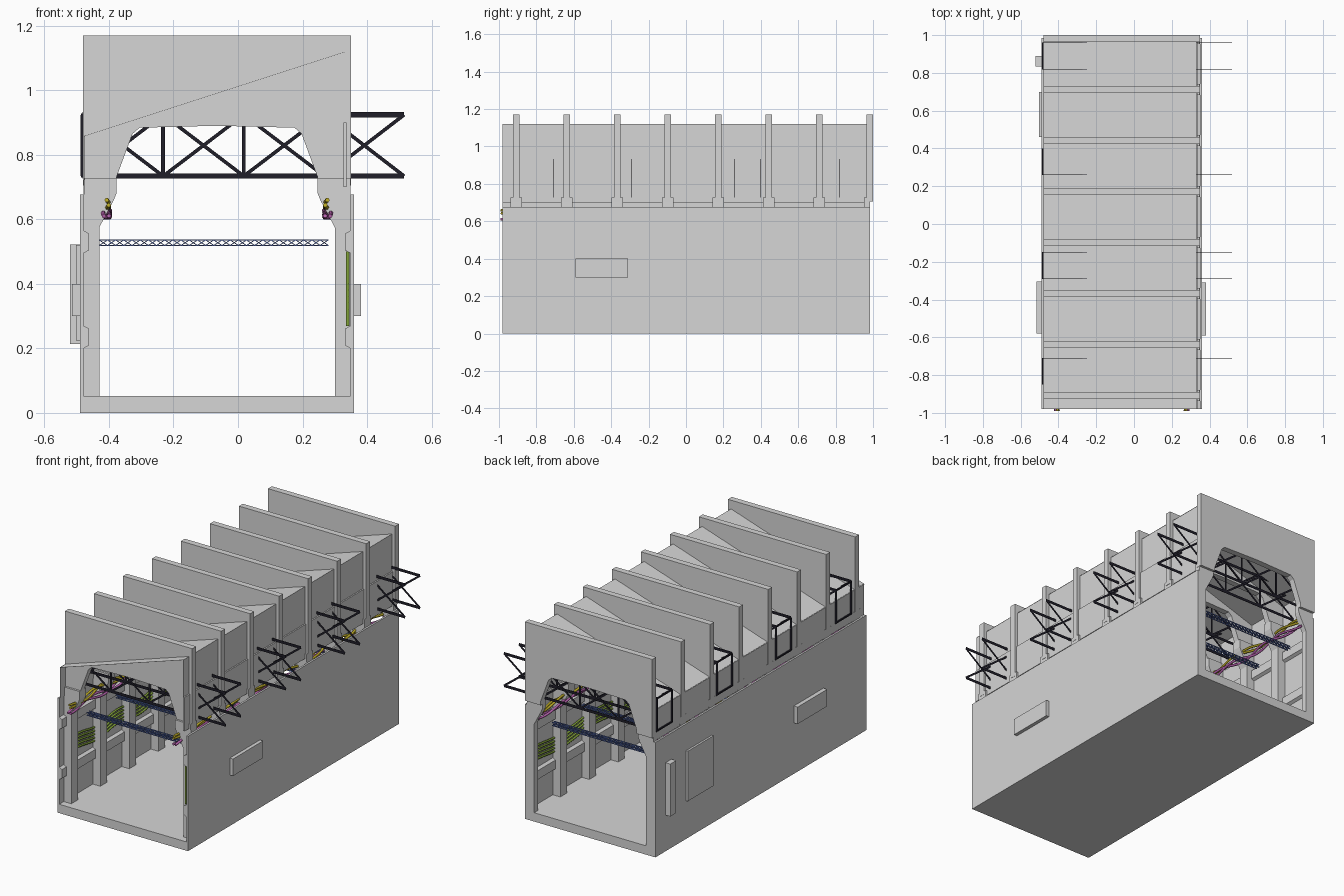
import bpy, bmesh, math
from mathutils import Vector

if "Cube" in bpy.data.objects:
    bpy.data.objects.remove(bpy.data.objects["Cube"])

def material(name, rgb):
    m = bpy.data.materials.new(name)
    m.diffuse_color = (*rgb, 1)
    m.use_nodes = True
    m.node_tree.nodes["Principled BSDF"].inputs["Base Color"].default_value = m.diffuse_color
    return m

GREY = material("concrete grey", (0.67, 0.67, 0.67))
BLACK = material("dark steel", (0.014, 0.013, 0.022))
BLUE = material("blue steel", (0.10, 0.16, 0.46))
GREEN = material("pipe green", (0.22, 0.36, 0.04))
PINK = material("cable magenta", (0.50, 0.13, 0.45))
YELLOW = material("cable yellow", (0.52, 0.42, 0.02))
CX = -0.065                      # mirror plane of the hall
FINS = [-0.908 + 0.27 * k for k in range(8)]

def finish(name, bm, mat):
    bmesh.ops.recalc_face_normals(bm, faces=bm.faces)
    me = bpy.data.meshes.new(name)
    bm.to_mesh(me)
    bm.free()
    me.materials.append(mat)
    ob = bpy.data.objects.new(name, me)
    bpy.context.collection.objects.link(ob)
    return ob

def add_box(bm, x0, x1, y0, y1, z0, z1):
    r = bmesh.ops.create_cube(bm, size=1)
    for v in r["verts"]:
        v.co = ((x0 + x1) / 2 + v.co.x * (x1 - x0),
                (y0 + y1) / 2 + v.co.y * (y1 - y0),
                (z0 + z1) / 2 + v.co.z * (z1 - z0))

def box(name, *dims, mat=GREY):
    bm = bmesh.new()
    add_box(bm, *dims)
    return finish(name, bm, mat)

def prism(name, pts, y0, y1, mat=GREY):
    """Extrude an xz outline from y0 to y1."""
    bm = bmesh.new()
    f = bm.faces.new([bm.verts.new((x, y0, z)) for x, z in pts])
    r = bmesh.ops.extrude_face_region(bm, geom=[f])
    for v in r["geom"]:
        if isinstance(v, bmesh.types.BMVert):
            v.co.y = y1
    return finish(name, bm, mat)

def bar(bm, a, b, w, t):
    """Flat bar from a to b: w wide across, t thick along y (or x for y bars)."""
    a, b = Vector(a), Vector(b)
    d = (b - a).normalized()
    n = Vector((0, 1, 0)) if abs(d.y) < 0.9 else Vector((1, 0, 0))
    s = d.cross(n).normalized() * w / 2
    n = s.cross(d).normalized() * t / 2
    q = [[bm.verts.new(p + i * s + j * n) for i, j in ((1, 1), (-1, 1), (-1, -1), (1, -1))] for p in (a, b)]
    bm.faces.new(q[0])
    bm.faces.new(q[1])
    for i in range(4):
        k = (i + 1) % 4
        bm.faces.new((q[0][i], q[0][k], q[1][k], q[1][i]))

def tubes(name, paths, r, mat):
    cu = bpy.data.curves.new(name, "CURVE")
    cu.dimensions = "3D"
    cu.bevel_depth, cu.bevel_resolution, cu.use_fill_caps = r, 1, True
    for p in paths:
        s = cu.splines.new("POLY")
        s.points.add(len(p) - 1)
        for q, co in zip(s.points, p):
            q.co = (*co, 1)
    tmp = bpy.data.objects.new(name + "_path", cu)
    bpy.context.collection.objects.link(tmp)
    bpy.context.view_layer.update()
    me = bpy.data.meshes.new_from_object(tmp.evaluated_get(bpy.context.evaluated_depsgraph_get()))
    bpy.data.objects.remove(tmp)
    me.materials.clear()
    me.materials.append(mat)
    me.polygons.foreach_set("use_smooth", [True] * len(me.polygons))
    bpy.context.collection.objects.link(bpy.data.objects.new(name, me))

def mx(x, side):
    """x on the left (-1) or mirrored to the right (+1)."""
    return x if side < 0 else 2 * CX - x

# Floor and lower walls
Y0, Y1 = -0.98, 0.985
box("floor", -0.49, 0.36, Y0, Y1, 0, 0.052)
box("left_wall", -0.49, -0.479, Y0, Y1, 0.052, 0.677)
box("right_wall", 0.349, 0.36, Y0, Y1, 0.052, 0.677)

# Thin upper walls and sloping roof sheet
box("left_upper_wall", -0.476, -0.475, Y0, Y1, 0.677, 0.86)
box("right_upper_wall", 0.328, 0.329, Y0, Y1, 0.70, 1.118)
box("right_upper_band", 0.327, 0.337, Y0, Y1, 0.70, 0.90)
prism("roof", [(-0.478, 0.858), (0.33, 1.119), (0.33, 1.118), (-0.478, 0.857)], Y0, Y1)

# Roof fins with the trapezoid opening
outline = [(-0.48, 1.17), (-0.48, 0.705), (-0.377, 0.705), (-0.377, 0.73), (-0.327, 0.865), (-0.305, 0.884)]
fin = outline + [(CX, 0.89)] + [(2 * CX - x, z) for x, z in reversed(outline)]
for i, y in enumerate(FINS):
    prism(f"roof_fin_{i}", fin, y - 0.018, y + 0.018)

# Inner columns with leaning heads, wall rails
col = [(-0.479, 0.052), (-0.43, 0.052), (-0.43, 0.575), (-0.385, 0.66),
       (-0.377, 0.68), (-0.377, 0.728), (-0.478, 0.728), (-0.479, 0.68)]
rail = [(-0.48, -0.036), (-0.462, -0.026), (-0.462, 0.026), (-0.48, 0.036)]
for side, tag in ((-1, "left"), (1, "right")):
    for i, y in enumerate(FINS):
        prism(f"{tag}_column_{i}", [(mx(x, side), z) for x, z in col], max(y - 0.03, Y0), min(y + 0.03, Y1))
    for zc in (0.235, 0.53):
        prism(f"{tag}_rail_{int(zc * 1000)}", [(mx(x, side), z + zc) for x, z in rail], Y0, Y1)

# Boxes and panel on the outside walls
box("right_outer_box", 0.36, 0.381, -0.59, -0.31, 0.30, 0.40)
box("left_outer_box", -0.515, -0.49, -0.58, -0.305, 0.30, 0.40)
box("left_door_panel", -0.502, -0.49, 0.46, 0.70, 0.225, 0.52)
box("left_tall_box", -0.521, -0.49, 0.835, 0.89, 0.213, 0.522)

# Black crossed trusses poking through the hall, in pairs of flat frames
zb, zt = 0.734, 0.924
nodes = [-0.482, -0.232, 0.018, 0.268, 0.515]
for i, y0 in enumerate((-0.85, -0.29, 0.26, 0.82)):
    bm = bmesh.new()
    for y in (y0, y0 + 0.14):
        for z in (zb, zt):
            bar(bm, (nodes[0], y, z), (nodes[-1], y, z), 0.016, 0.002)
        for x in nodes[:-1]:
            bar(bm, (x, y, zb), (x, y, zt), 0.012, 0.002)
        for a, b in zip(nodes, nodes[1:]):
            bar(bm, (a, y, zb), (b, y, zt), 0.011, 0.002)
            bar(bm, (a, y, zt), (b, y, zb), 0.011, 0.002)
    for z in (zb, zt):
        bar(bm, (nodes[0], y0, z), (nodes[0], y0 + 0.14, z), 0.008, 0.008)
    finish(f"black_truss_{i}", bm, BLACK)

# Slim blue lattice beams, one in each bay
for i in range(7):
    yc, n, w = FINS[i] + 0.125, 28, 0.0026
    bm = bmesh.new()
    xs = [-0.43 + 0.71 * k / n for k in range(n + 1)]
    for y in (yc - 0.01, yc + 0.01):
        for z in (0.519, 0.536):
            bar(bm, (xs[0], y, z), (xs[-1], y, z), 0.004, 0.004)
        for a, b in zip(xs, xs[1:]):
            bar(bm, (a, y, 0.519), (b, y, 0.536), w, w)
            bar(bm, (a, y, 0.536), (b, y, 0.519), w, w)
    for a, b in zip(xs, xs[1:]):
        for z in (0.519, 0.536):
            bar(bm, (a, yc - 0.01, z), (b, yc + 0.01, z), w, w)
    finish(f"blue_lattice_{i}", bm, BLUE)

# Green pipe bundles along the walls, with a riser at the front right
for side, tag, y0, y1 in ((-1, "left", -0.93, 0.3), (1, "right", -0.97, 0.94)):
    paths = [[(mx(-0.470, side), y0 + (y1 - y0) * t / 40,
               0.36 + (k - 2) * 0.02 + 0.012 * math.sin(t * 0.5)) for t in range(41)] for k in range(5)]
    tubes(f"{tag}_green_pipes", paths, 0.006, GREEN)
tubes("right_green_riser", [[(0.34, y, 0.27), (0.34, y, 0.50)] for y in (-0.968, -0.955)], 0.006, GREEN)

# Wavy yellow and magenta cables along the column heads
def cable(x, z, ph, side):
    return [(mx(x + 0.010 * math.sin(t * 0.33 + ph), side), -0.99 + 1.96 * t / 80,
             z + 0.012 * math.cos(t * 0.41 + ph)) for t in range(81)]

for side, tag in ((-1, "left"), (1, "right")):
    tubes(f"{tag}_yellow_cables", [cable(-0.41, 0.648, 0.3 + j, side) for j in (0, 1.6)], 0.007, YELLOW)
    tubes(f"{tag}_magenta_cables", [cable(-0.408, 0.618, 2.2 + j, side) for j in (0, 1.8)], 0.007, PINK)
